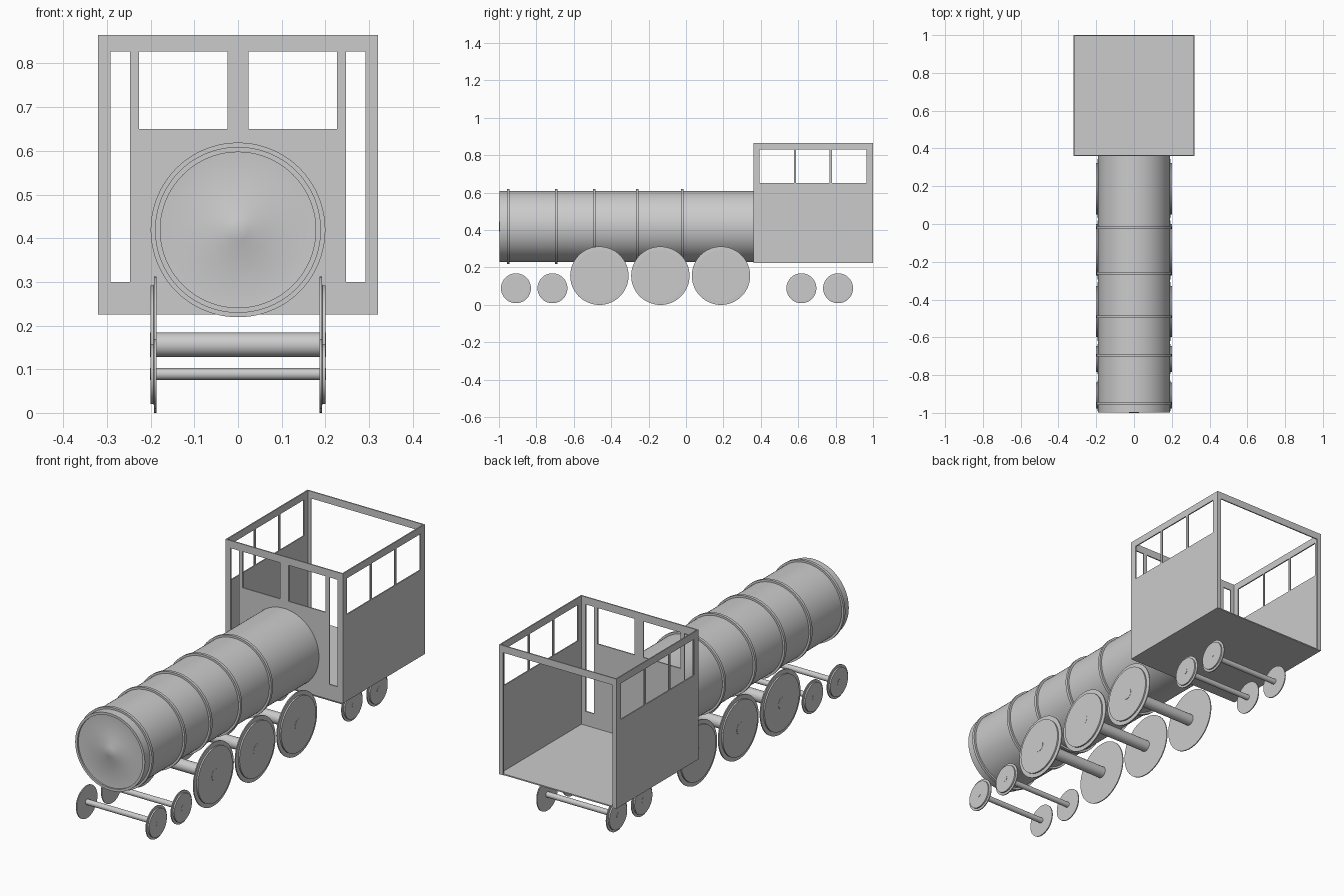
import bpy, bmesh, math
from mathutils import Vector

if "Cube" in bpy.data.objects:
    bpy.data.objects.remove(bpy.data.objects["Cube"])

grey = bpy.data.materials.new("light grey")
grey.diffuse_color = (0.6, 0.6, 0.6, 1)
grey.use_nodes = True
grey.node_tree.nodes["Principled BSDF"].inputs["Base Color"].default_value = grey.diffuse_color


def finish(bm, name, smooth=True):
    bmesh.ops.remove_doubles(bm, verts=bm.verts, dist=1e-5)
    bmesh.ops.recalc_face_normals(bm, faces=bm.faces)
    me = bpy.data.meshes.new(name)
    bm.to_mesh(me)
    bm.free()
    me.materials.append(grey)
    ob = bpy.data.objects.new(name, me)
    bpy.context.collection.objects.link(ob)
    if smooth:
        bpy.ops.object.select_all(action='DESELECT')
        ob.select_set(True)
        bpy.context.view_layer.objects.active = ob
        bpy.ops.object.shade_smooth_by_angle(angle=math.radians(30))
    return ob


def lathe(name, profile, centre, axis, n=64):
    """Spin (radius, distance along axis) points round the x or y axis."""
    bm = bmesh.new()
    pts = []
    for r, t in profile:
        pts.append(Vector((t, 0, r)) if axis == 'x' else Vector((0, t, r)))
    verts = [bm.verts.new(p + Vector(centre)) for p in pts]
    edges = [bm.edges.new(e) for e in zip(verts, verts[1:])]
    bmesh.ops.spin(bm, geom=verts + edges, cent=centre, steps=n, angle=2 * math.pi,
                   axis=(1, 0, 0) if axis == 'x' else (0, 1, 0))
    return finish(bm, name)


def panel(name, u, v, place, holes=(), t=0.006):
    """Thin rectangular panel with rectangular openings (u0, u1, v0, v1)."""
    us = sorted({*u, *[c for h in holes for c in h[:2]]})
    vs = sorted({*v, *[c for h in holes for c in h[2:]]})
    bm = bmesh.new()
    for a, b in zip(us, us[1:]):
        for c, d in zip(vs, vs[1:]):
            mu, mv = (a + b) / 2, (c + d) / 2
            if any(h[0] < mu < h[1] and h[2] < mv < h[3] for h in holes):
                continue
            bm.faces.new([bm.verts.new(place(*p)) for p in ((a, c), (b, c), (b, d), (a, d))])
    ob = finish(bm, name, False)
    mod = ob.modifiers.new("thickness", 'SOLIDIFY')
    mod.thickness = t
    mod.offset = 0


# boiler with dished front door and central knob
BZ = 0.419
lathe("boiler", [(0, -1), (0.024, -1), (0.057, -0.985), (0.178, -0.99), (0.178, -0.998),
                 (0.19, -0.998), (0.19, 0.362), (0, 0.362)], (0, 0, BZ), 'y', 80)
# raised boiler bands
for y in (-0.95, -0.694, -0.491, -0.26, -0.02):
    lathe("boiler_band", [(0.188, y - 0.007), (0.2, y - 0.007), (0.2, y + 0.007),
                          (0.188, y + 0.007)], (0, 0, BZ), 'y', 80)

# cab: floor, front wall, side walls, open back frame (no roof)
X, Y0, Y1, Z0, Z1 = 0.317, 0.363, 0.997, 0.225, 0.865
panel("cab_floor", (-X, X), (Y0, Y1), lambda u, v: (u, v, Z0 + 0.003))
panel("cab_front", (-0.32, 0.32), (Z0, Z1), lambda u, v: (u, Y0, v),
      [(-0.292, -0.247, 0.30, 0.828), (0.247, 0.292, 0.30, 0.828),
       (-0.227, -0.024, 0.65, 0.828), (0.024, 0.227, 0.65, 0.828)])
panel("cab_back_frame", (-0.32, 0.32), (Z0, Z1), lambda u, v: (u, Y1, v),
      [(-0.298, 0.298, Z0, 0.83)])
for s in (-1, 1):
    panel("cab_side", (0.36, 1.0), (Z0, Z1), lambda u, v: (s * X, u, v),
          [(0.394, 0.578, 0.652, 0.83), (0.588, 0.767, 0.652, 0.83),
           (0.78, 0.965, 0.652, 0.83)])


# wheel sets: flanged wheels on an axle
def wheel_set(kind, y, z, flange, tread, axle):
    for s in (-1, 1):
        prof = [(0, 0.187), (flange, 0.187), (flange, 0.192), (tread, 0.193),
                (tread, 0.2), (0, 0.2)]
        lathe(kind + "_wheel", [(r, s * t) for r, t in prof], (0, y, z), 'x')
    lathe(kind + "_axle", [(0, -0.201), (axle, -0.201), (axle, 0.201), (0, 0.201)],
          (0, y, z), 'x', 32)


for y in (-0.463, -0.137, 0.187):
    wheel_set("driving", y, 0.156, 0.156, 0.136, 0.028)
for y in (-0.909, -0.714, 0.617, 0.813):
    wheel_set("small", y, 0.089, 0.08, 0.069, 0.0135)
